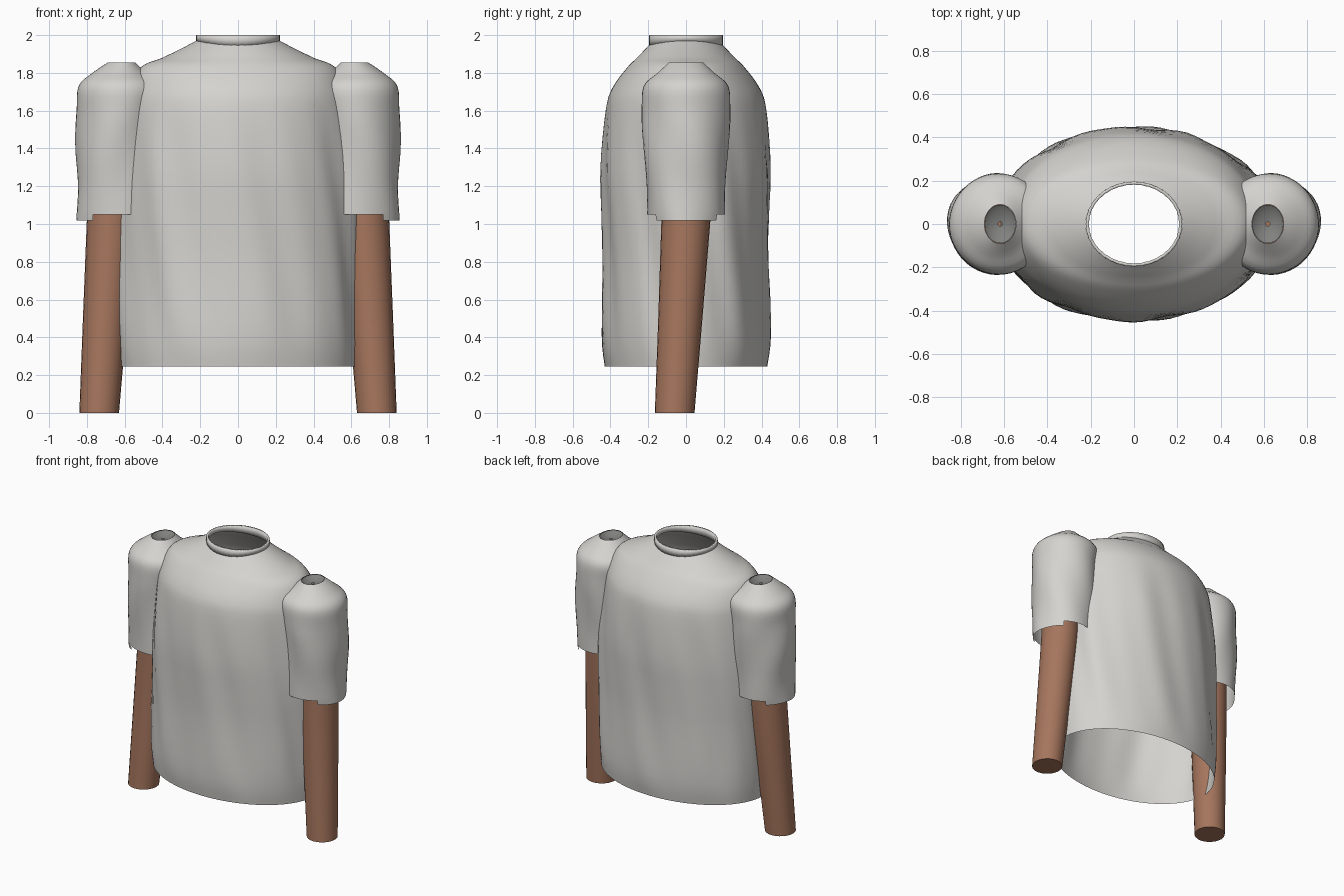
import bpy, bmesh, math

if "Cube" in bpy.data.objects:
    bpy.data.objects.remove(bpy.data.objects["Cube"])


def material(name, rgb):
    m = bpy.data.materials.new(name)
    m.diffuse_color = (*rgb, 1)
    m.use_nodes = True
    m.node_tree.nodes["Principled BSDF"].inputs["Base Color"].default_value = m.diffuse_color
    return m


SHIRT = material("shirt grey", (0.66, 0.65, 0.62))
SKIN = material("skin brown", (0.38, 0.18, 0.11))
SHADE = material("dark grey", (0.22, 0.22, 0.21))


def smooth_rows(rows, n):
    """Catmull-Rom interpolation of a list of section rows."""
    out = []
    for i in range(len(rows) - 1):
        a, b = rows[max(i - 1, 0)], rows[i]
        c, d = rows[i + 1], rows[min(i + 2, len(rows) - 1)]
        for k in range(n):
            t = k / n
            out.append([0.5 * (2 * q + (r - p) * t + (2 * p - 5 * q + 4 * r - s) * t * t
                               + (3 * q - p - 3 * r + s) * t ** 3)
                        for p, q, r, s in zip(a, b, c, d)])
    return out + [list(rows[-1])]


def loft(name, rows, mat, segs=64, warp=None, caps=False, drop=None, side=1, angle=40):
    """Skin elliptical rows (z, cx, cy, rx, ry), ordered bottom to top."""
    bm = bmesh.new()
    rings = []
    for z, cx, cy, rx, ry in rows:
        ring = []
        for j in range(segs):
            a = 2 * math.pi * j / segs
            f, dz = warp(a, z) if warp else (1, 0)
            ring.append(bm.verts.new((side * (cx + rx * f * math.cos(a)),
                                      cy + ry * f * math.sin(a), z + dz)))
        rings.append(ring)
    for lo, hi in zip(rings, rings[1:]):
        for j in range(segs):
            k = (j + 1) % segs
            bm.faces.new((lo[j], lo[k], hi[k], hi[j]))
    if caps:
        bm.faces.new(rings[0][::-1])
        bm.faces.new(rings[-1])
    if side < 0:
        bmesh.ops.reverse_faces(bm, faces=bm.faces[:])
    if drop:
        gone = [f for f in bm.faces if drop(f.calc_center_median())]
        bmesh.ops.delete(bm, geom=gone, context='FACES')
    mesh = bpy.data.meshes.new(name)
    bm.to_mesh(mesh)
    bm.free()
    mesh.materials.append(mat)
    ob = bpy.data.objects.new(name, mesh)
    bpy.context.collection.objects.link(ob)
    bpy.ops.object.select_all(action='DESELECT')
    ob.select_set(True)
    bpy.context.view_layer.objects.active = ob
    bpy.ops.object.shade_smooth_by_angle(angle=math.radians(angle))
    return ob


# Shirt body: open shell with slanted soft folds and a dipped neckline
def body_warp(a, z):
    fade = max(0, min(1, (z - 0.25) / 0.3)) * max(0, min(1, (1.7 - z) / 0.35))
    fold = 0.014 * math.sin(9 * a + 3.2 * z) + 0.007 * math.sin(16 * a + 5 * z + 1)
    neck = max(0, (z - 1.88) / 0.08)
    return 1 + fade * fold, 0.012 * math.cos(2 * a) * neck


body = [(0.245, 0.63, 0.43), (0.41, 0.64, 0.447), (0.8, 0.64, 0.438), (1.05, 0.64, 0.442),
        (1.3, 0.625, 0.447), (1.6, 0.595, 0.425), (1.72, 0.57, 0.39), (1.83, 0.515, 0.31),
        (1.88, 0.40, 0.26), (1.92, 0.305, 0.227), (1.958, 0.222, 0.195)]
loft("shirt_body", smooth_rows([(z, 0, 0, x, y) for z, x, y in body], 4), SHIRT,
     segs=96, warp=body_warp)

# Ribbed collar band, with thickness
collar = loft("collar", [(1.956, 0, 0, 0.222, 0.195), (1.978, 0, 0, 0.222, 0.196),
                         (2.0, 0, 0, 0.222, 0.195)], SHIRT, segs=72,
              warp=lambda a, z: (1 + 0.004 * math.cos(36 * a),
                                 0.012 * math.cos(2 * a) * (2.0 - z) / 0.044))
solid = collar.modifiers.new("thickness", 'SOLIDIFY')
solid.thickness = 0.014
solid.offset = -1

sleeve = [(1.018, 0.635, 0, 0.22, 0.20), (1.05, 0.635, 0, 0.219, 0.205),
          (1.2, 0.637, 0, 0.214, 0.212), (1.4, 0.638, 0, 0.223, 0.224),
          (1.6, 0.63, 0, 0.222, 0.232), (1.73, 0.622, 0, 0.222, 0.224),
          (1.80, 0.628, 0, 0.142, 0.15), (1.855, 0.617, 0, 0.073, 0.09)]
sleeve_rows = [sleeve[0]] + smooth_rows(sleeve[1:], 4)


def sleeve_warp(a, z):
    fade = max(0, min(1, (1.72 - z) / 0.2))
    return 1 + 0.02 * fade * math.sin(4 * a + 9 * z), 0


def sleeve_drop(c):
    # parts buried in the body, and the stepped hem
    buried = (c.x / 0.5) ** 2 + (c.y / 0.34) ** 2 < 1 and c.z < 1.78
    return buried or (c.z < 1.04 and abs(c.x) < 0.765)


for side, label in ((1, "right"), (-1, "left")):
    # Puffed sleeve, open at the hem and shoulder top
    loft(label + "_sleeve", sleeve_rows, SHIRT, segs=48, warp=sleeve_warp,
         drop=sleeve_drop, side=side)
    # Shaded hollow in the shoulder opening
    loft(label + "_shoulder_hollow", [(1.825, 0.617, 0, 0.01, 0.01),
                                      (1.832, 0.617, 0, 0.05, 0.06),
                                      (1.852, 0.617, 0, 0.072, 0.089)],
         SHADE, segs=32, side=-side).scale.x = -1
    # Tapered arm
    loft(label + "_arm", [(0, 0.735, -0.06, 0.105, 0.105), (0.5, 0.704, -0.03, 0.117, 0.117),
                          (1.03, 0.67, 0, 0.13, 0.13), (1.5, 0.66, 0, 0.13, 0.13)],
         SKIN, segs=24, caps=True, side=side)
